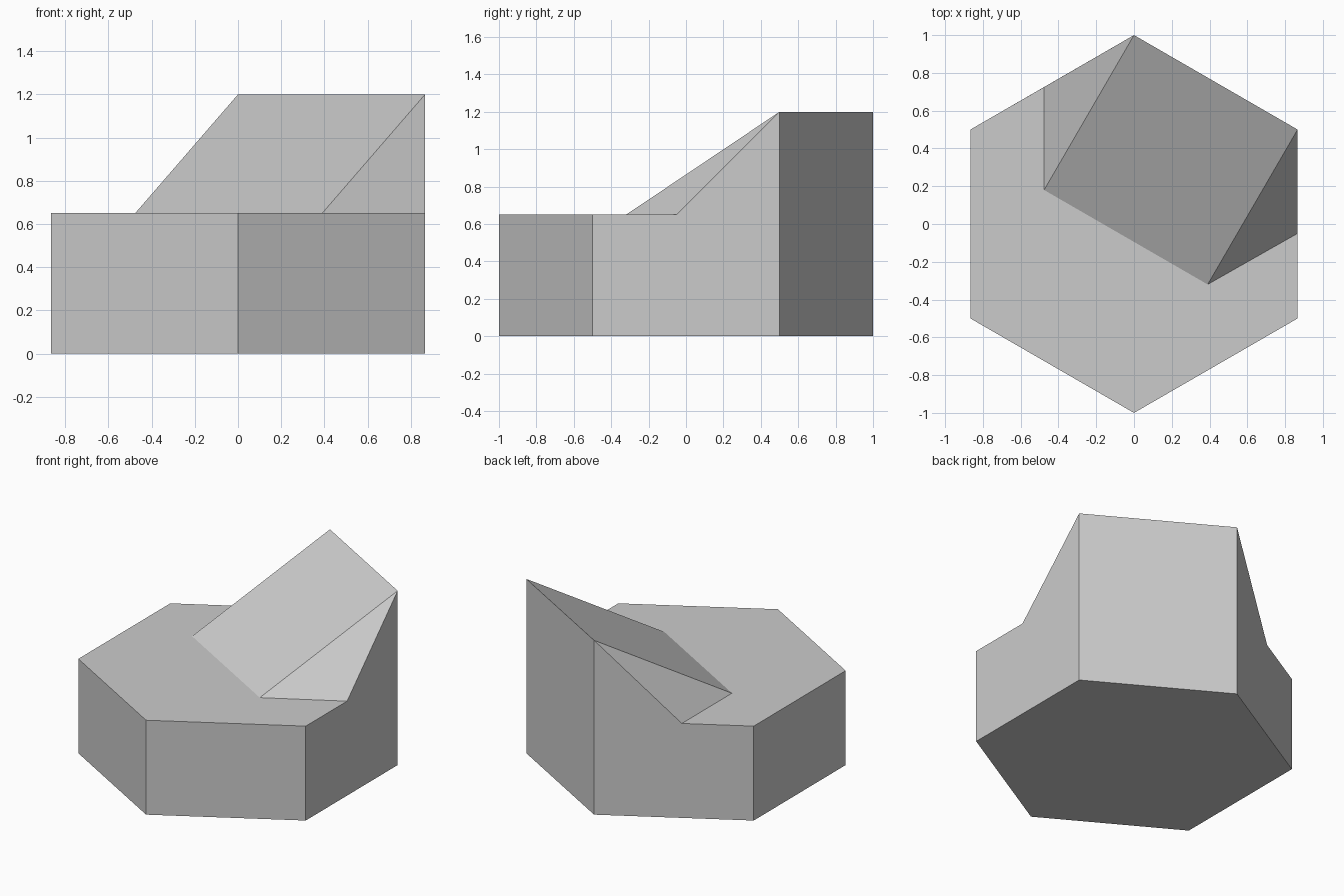
import bpy, bmesh, math

if "Cube" in bpy.data.objects:
    bpy.data.objects.remove(bpy.data.objects["Cube"])

BASE_H, PEAK_H = 0.65, 1.2

grey = bpy.data.materials.new("light grey")
grey.diffuse_color = (0.6, 0.6, 0.6, 1)
grey.use_nodes = True
grey.node_tree.nodes["Principled BSDF"].inputs["Base Color"].default_value = grey.diffuse_color

bm = bmesh.new()

# Hexagon corners, counter-clockwise from the right rear; 0 and 1 carry the peak edge
ring = [(math.cos(math.radians(30 + 60 * i)), math.sin(math.radians(30 + 60 * i)))
        for i in range(6)]
low = [bm.verts.new((x, y, 0)) for x, y in ring]
high = [bm.verts.new((x, y, PEAK_H if i < 2 else BASE_H)) for i, (x, y) in enumerate(ring)]

# Foot of the slanted wedge on the deck, and where its flanks meet the outer walls
foot_r = bm.verts.new((0.39, -0.32, BASE_H))
foot_l = bm.verts.new((-0.476, 0.18, BASE_H))
wall_r = bm.verts.new((ring[0][0], -0.05, BASE_H))
wall_l = bm.verts.new((-0.476, 0.725, BASE_H))

# Underside, deck, slope and the two triangular flanks
bm.faces.new(low[::-1])
bm.faces.new([wall_l, *high[2:], wall_r, foot_r, foot_l])
bm.faces.new([high[0], high[1], foot_l, foot_r])
bm.faces.new([high[0], foot_r, wall_r])
bm.faces.new([high[1], wall_l, foot_l])

# Outer walls; the two beside the peak bend at the wedge
bend = {1: [wall_l], 5: [wall_r]}
for i in range(6):
    j = (i + 1) % 6
    bm.faces.new([low[i], low[j], high[j], *bend.get(i, []), high[i]])

bmesh.ops.recalc_face_normals(bm, faces=bm.faces)
mesh = bpy.data.meshes.new("hexagonal_ramp_block")
bm.to_mesh(mesh)
bm.free()
mesh.materials.append(grey)
block = bpy.data.objects.new("hexagonal_ramp_block", mesh)
bpy.context.collection.objects.link(block)
